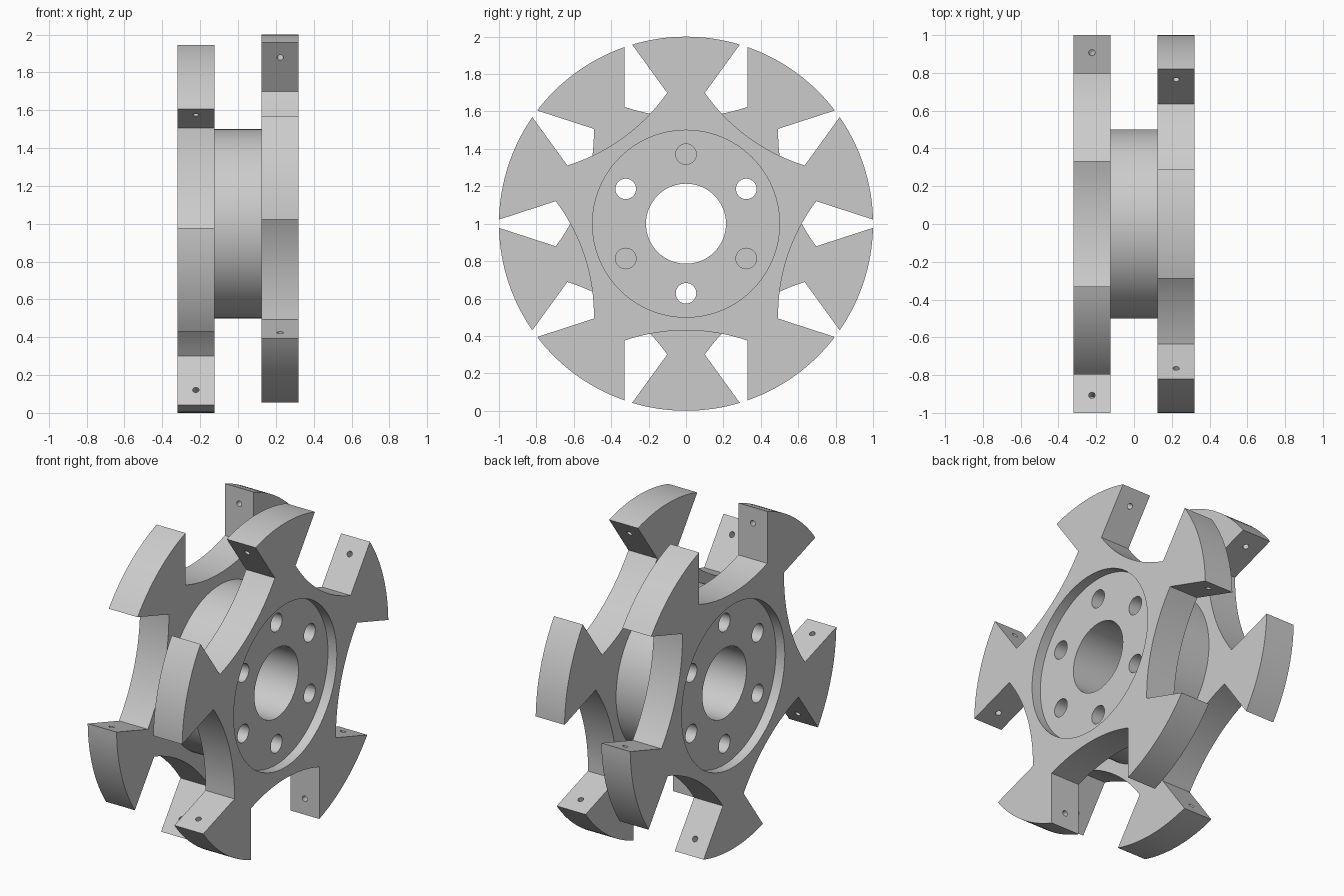
import bpy, bmesh
from math import sin, cos, asin, pi, sqrt, radians
from mathutils import Matrix, Vector

if "Cube" in bpy.data.objects:
    bpy.data.objects.remove(bpy.data.objects["Cube"], do_unlink=True)

INNER, OUTER = 0.125, 0.321      # disc faces along the axle
RECESS, RECESS_R = 0.06, 0.5     # face recess
SLOT_W, SLOT_MID, SLOT_END = 0.33, 0.57, 0.625
BORE_R, BOLT_R, BOLT_CIRCLE = 0.214, 0.055, 0.372
PIN_R, PIN_ALONG, PIN_DEPTH = 0.017, 0.846, 0.08
ARMS = 5

grey = bpy.data.materials.new("plain grey")
grey.use_nodes = True
colour = (0.6, 0.6, 0.6, 1)
grey.diffuse_color = colour
grey.node_tree.nodes["Principled BSDF"].inputs["Base Color"].default_value = colour


def make(name, bm):
    bmesh.ops.recalc_face_normals(bm, faces=bm.faces)
    mesh = bpy.data.meshes.new(name)
    bm.to_mesh(mesh)
    bm.free()
    mesh.materials.append(grey)
    obj = bpy.data.objects.new(name, mesh)
    bpy.context.collection.objects.link(obj)
    return obj


def add_rod(bm, centre, direction, radius, length, sides=48):
    turn = Vector(direction).to_track_quat('Z', 'Y').to_matrix().to_4x4()
    bmesh.ops.create_cone(bm, cap_ends=True, segments=sides, radius1=radius, radius2=radius,
                          depth=length, matrix=Matrix.Translation(centre) @ turn)


def ring(angle, radius, x=0):
    """Point around the axle, angle measured from the top."""
    return Vector((x, radius * sin(angle), radius * cos(angle)))


def cut(obj, cutters):
    for c in cutters:
        c.hide_render = True
        mod = obj.modifiers.new("cut", 'BOOLEAN')
        mod.operation, mod.solver, mod.object = 'DIFFERENCE', 'EXACT', c
    graph = bpy.context.evaluated_depsgraph_get()
    mesh = bpy.data.meshes.new_from_object(obj.evaluated_get(graph))
    obj.modifiers.clear()
    obj.data = mesh
    for c in cutters:
        bpy.data.objects.remove(c, do_unlink=True)


def rod_cutter(rods):
    bm = bmesh.new()
    for r in rods:
        add_rod(bm, *r)
    return make("cutter", bm)


def disc(name):
    # Outline: rim arc of each arm, then the slot with its curved floor
    bm = bmesh.new()
    step = 2 * pi / ARMS
    half = step / 2 - asin(SLOT_W)
    sag = SLOT_END - SLOT_MID
    floor_r = (SLOT_W ** 2 + sag ** 2) / (2 * sag)
    pts = []
    for i in range(ARMS):
        pts += [ring(i * step + half * (k / 8 - 1), 1, INNER) for k in range(17)]
        gap = (i + 0.5) * step
        out, side = ring(gap, 1), ring(gap + pi / 2, 1)
        for k in range(17):
            s = SLOT_W * (k / 8 - 1)
            along = SLOT_MID + floor_r - sqrt(floor_r ** 2 - s * s)
            pts.append(out * along + side * s + Vector((INNER, 0, 0)))
    face = bm.faces.new([bm.verts.new(p) for p in pts])
    ext = bmesh.ops.extrude_face_region(bm, geom=[face])
    moved = [g for g in ext["geom"] if isinstance(g, bmesh.types.BMVert)]
    bmesh.ops.translate(bm, verts=moved, vec=(OUTER - INNER, 0, 0))
    obj = make(name, bm)

    # Recess, bore, bolt holes and the pin holes in the slot walls
    axle = (1, 0, 0)
    mid = (INNER + OUTER) / 2
    recess = rod_cutter([((OUTER, 0, 0), axle, RECESS_R, 2 * RECESS, 96)])
    holes = [((mid, 0, 0), axle, BORE_R, 0.5, 64)]
    holes += [(ring(i * pi / 3, BOLT_CIRCLE, mid), axle, BOLT_R, 0.5, 32) for i in range(6)]
    for i in range(ARMS):
        gap = (i + 0.5) * step
        for sgn in (-1, 1):
            side = ring(gap + pi / 2, sgn)
            centre = ring(gap, PIN_ALONG, mid) + side * SLOT_W
            holes.append((centre, side, PIN_R, 2 * PIN_DEPTH, 16))
    cut(obj, [recess, rod_cutter(holes)])
    return obj


right_face = disc("left_disc")
left_face = disc("right_disc")
left_face.data.transform(Matrix.Rotation(pi, 4, 'Y'))

# Hub between the discs; every second bolt hole runs through it
bm = bmesh.new()
add_rod(bm, (0, 0, 0), (1, 0, 0), RECESS_R, 2 * INNER, 96)
hub = make("hub", bm)
holes = [((0, 0, 0), (1, 0, 0), BORE_R, 1, 64)]
holes += [(ring(radians(a), BOLT_CIRCLE), (1, 0, 0), BOLT_R, 1, 32) for a in (60, 180, 300)]
cut(hub, [rod_cutter(holes)])

# Stand the model on the ground and smooth the curved walls
bpy.ops.object.select_all(action='DESELECT')
for obj in (right_face, left_face, hub):
    obj.location.z = 1
    obj.select_set(True)
    bpy.context.view_layer.objects.active = obj
bpy.ops.object.shade_smooth_by_angle(angle=radians(30))
